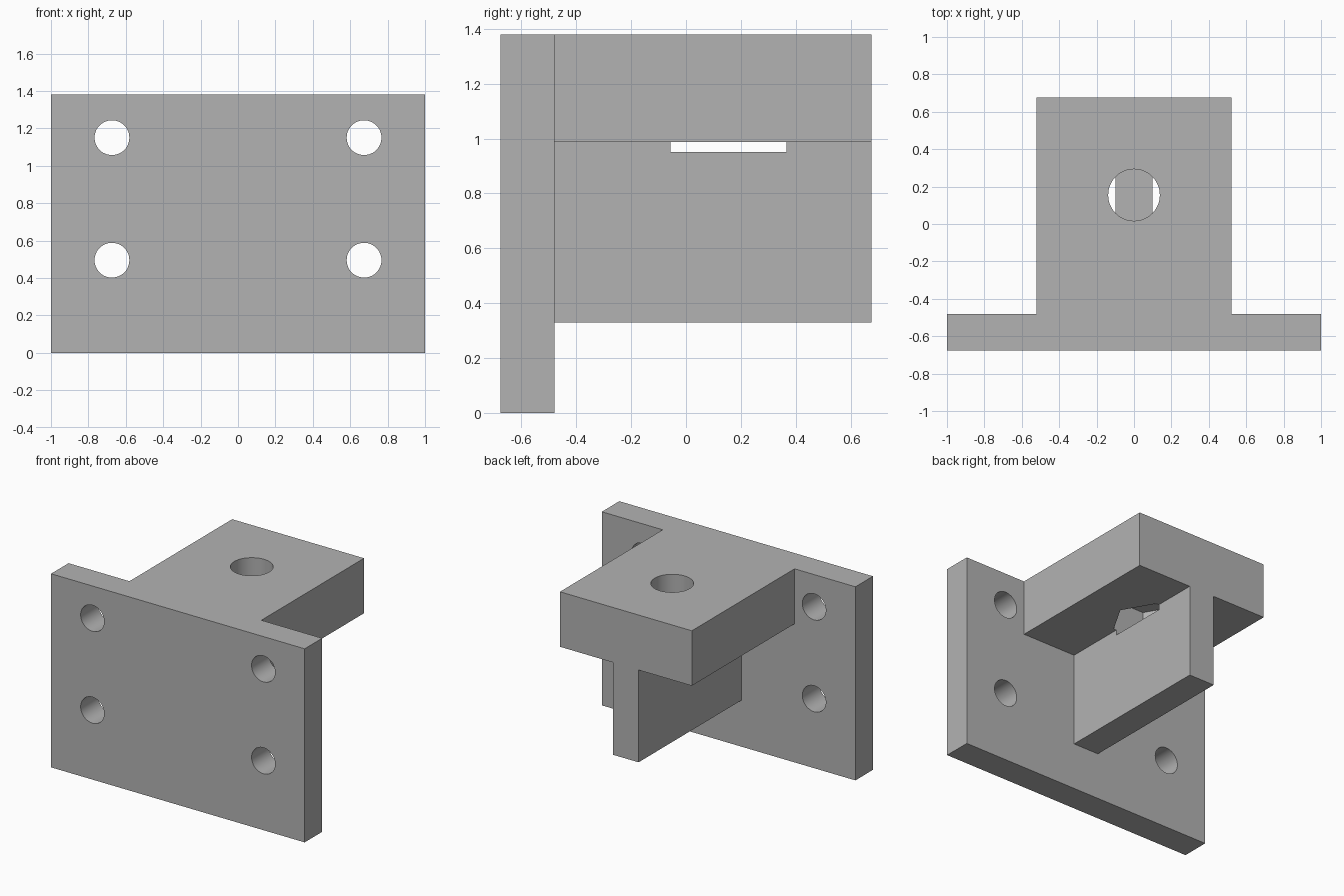
import bpy
import bmesh
from math import radians, sqrt
from mathutils import Matrix, Vector

cube = bpy.data.objects.get("Cube")
if cube:
    bpy.data.objects.remove(cube, do_unlink=True)

grey = bpy.data.materials.new("plain grey")
grey.use_nodes = True
colour = (0.45, 0.45, 0.45, 1)
grey.diffuse_color = colour
grey.node_tree.nodes["Principled BSDF"].inputs["Base Color"].default_value = colour


def add_object(name, bm):
    bmesh.ops.recalc_face_normals(bm, faces=bm.faces)
    mesh = bpy.data.meshes.new(name)
    bm.to_mesh(mesh)
    bm.free()
    mesh.materials.append(grey)
    obj = bpy.data.objects.new(name, mesh)
    bpy.context.collection.objects.link(obj)
    return obj


def extrude_profile(name, points, y0, y1):
    """Extrude an (x, z) outline along y."""
    bm = bmesh.new()
    face = bm.faces.new([bm.verts.new((x, y0, z)) for x, z in points])
    new = bmesh.ops.extrude_face_region(bm, geom=[face])["geom"]
    verts = [v for v in new if isinstance(v, bmesh.types.BMVert)]
    bmesh.ops.translate(bm, vec=(0, y1 - y0, 0), verts=verts)
    return add_object(name, bm)


def prism(name, centre, radius, depth, sides, axis="Z"):
    bm = bmesh.new()
    turn = Matrix.Rotation(radians(90), 4, "X") if axis == "Y" else Matrix()
    bmesh.ops.create_cone(bm, cap_ends=True, segments=sides, radius1=radius,
                          radius2=radius, depth=depth,
                          matrix=Matrix.Translation(centre) @ turn)
    return add_object(name, bm)


def combine(target, tool, operation):
    tool.hide_render = True
    mod = target.modifiers.new(operation.lower(), "BOOLEAN")
    mod.operation = operation
    mod.solver = "EXACT"
    mod.object = tool
    bpy.context.view_layer.objects.active = target
    bpy.ops.object.modifier_apply(modifier=mod.name)
    bpy.data.objects.remove(tool, do_unlink=True)


# Main levels
top, shelf, web_bottom = 1.38, 0.988, 0.33
plate_front, plate_back, rear = -0.677, -0.48, 0.677
bolt_y = 0.155

# Mounting plate
bracket = extrude_profile("mounting_bracket",
                          [(-1, 0), (1, 0), (1, top), (-1, top)],
                          plate_front, plate_back)

# Shelf block with its supporting web, as one T-shaped extrusion
half = [(0.1, web_bottom), (0.1, shelf), (0.52, shelf), (0.52, top)]
outline = half + [(-x, z) for x, z in reversed(half)]
tee = extrude_profile("shelf_and_web", outline, plate_back - 0.1, rear)
combine(bracket, tee, "UNION")

# Screw holes through the plate
for x in (-0.674, 0.674):
    for z in (0.495, 1.15):
        hole = prism("screw_hole", Vector((x, plate_front, z)), 0.093, 1, 48, "Y")
        combine(bracket, hole, "DIFFERENCE")

# Hexagonal nut pocket, cut into the shelf and the top of the web
pocket_low, pocket_high = 0.951, 1.2
pocket = prism("nut_pocket", Vector((0, 0, 0)), 0.212 * 2 / sqrt(3),
               pocket_high - pocket_low, 6)
# Point the corners sideways
corner_on_x = max(abs(v.co.x) for v in pocket.data.vertices) > 0.23
if corner_on_x and min(abs(v.co.y) for v in pocket.data.vertices) > 0.01:
    pocket.data.transform(Matrix.Rotation(radians(30), 4, "Z"))
elif min(abs(v.co.x) for v in pocket.data.vertices) < 0.01:
    pocket.data.transform(Matrix.Rotation(radians(30), 4, "Z"))
pocket.data.transform(Matrix.Translation((0, bolt_y, (pocket_low + pocket_high) / 2)))
combine(bracket, pocket, "DIFFERENCE")

# Bolt hole from the top down into the pocket
bolt_low = pocket_high - 0.1
bolt = prism("bolt_hole", Vector((0, bolt_y, (bolt_low + top + 0.1) / 2)),
             0.138, top + 0.1 - bolt_low, 64)
combine(bracket, bolt, "DIFFERENCE")

# Smooth hole walls, crisp edges
bpy.ops.object.select_all(action="DESELECT")
bracket.select_set(True)
bpy.context.view_layer.objects.active = bracket
bpy.ops.object.shade_smooth_by_angle(angle=radians(30))
